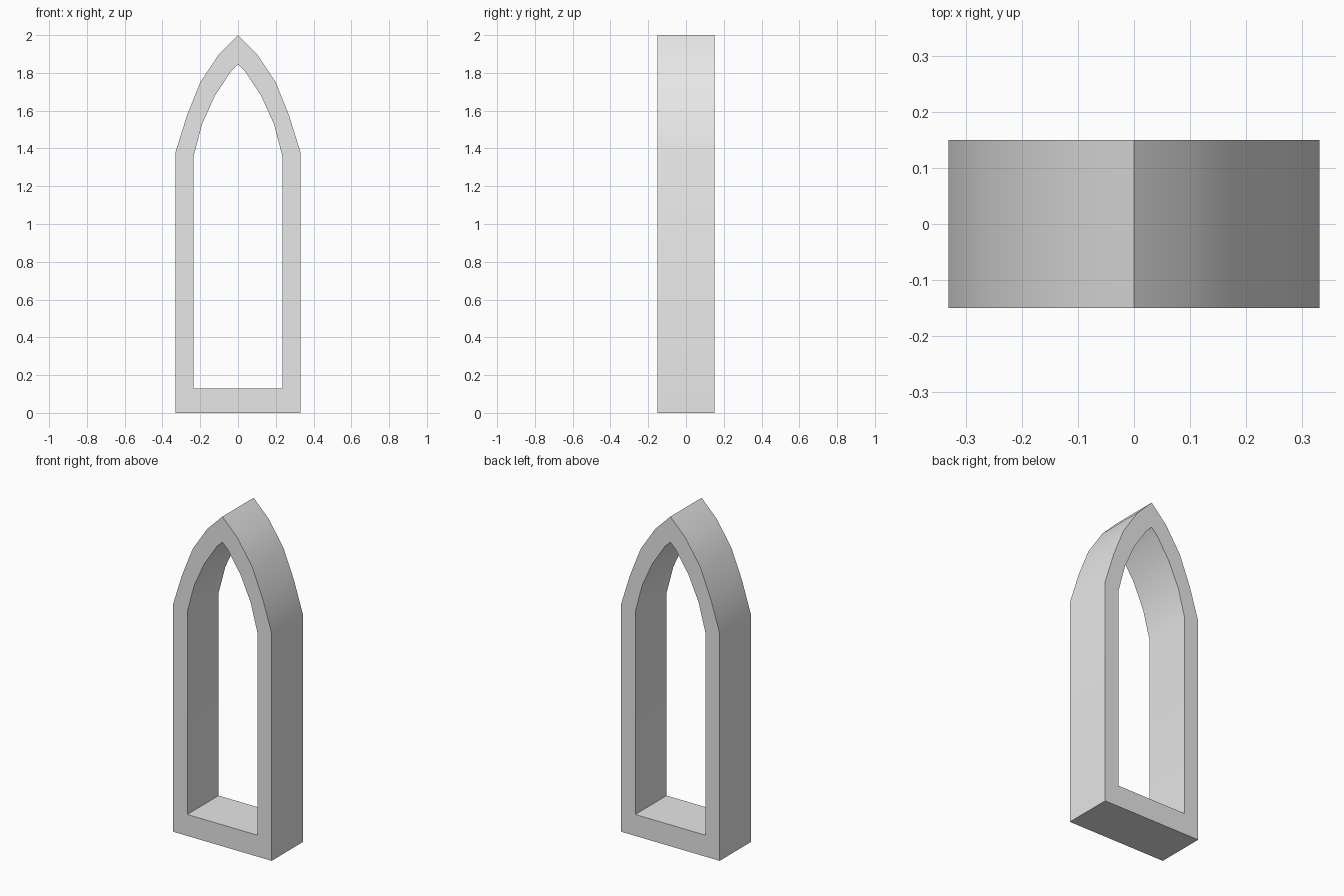
import bpy
import bmesh
import math

cube = bpy.data.objects.get("Cube")
if cube:
    bpy.data.objects.remove(cube, do_unlink=True)

DEPTH = 0.30

# Right half of each outline, from the foot up to the apex
OUTER = [(0.331, 0), (0.331, 1.38), (0.27, 1.575), (0.2, 1.75), (0.1, 1.9), (0, 2)]
INNER = [(0.235, 0.13), (0.235, 1.36), (0.19, 1.53), (0.122, 1.68), (0.036, 1.81), (0, 1.845)]


def mirrored(half):
    """Close a half outline by mirroring it across x = 0."""
    return half + [(-x, z) for x, z in reversed(half[:-1])]


def make_material(name, color):
    mat = bpy.data.materials.new(name)
    mat.use_nodes = True
    mat.diffuse_color = color
    mat.node_tree.nodes["Principled BSDF"].inputs["Base Color"].default_value = color
    return mat


# Pointed arch frame: a ring of quads between the outlines, extruded in depth
bm = bmesh.new()
outer, inner = [[bm.verts.new((x, -DEPTH / 2, z)) for x, z in mirrored(half)]
                for half in (OUTER, INNER)]
count = len(outer)
ring = []
for i in range(count):
    j = (i + 1) % count
    ring.append(bm.faces.new((outer[i], outer[j], inner[j], inner[i])))
back = bmesh.ops.extrude_face_region(bm, geom=ring, use_keep_orig=True)
bmesh.ops.translate(bm, vec=(0, DEPTH, 0),
                    verts=[g for g in back["geom"] if isinstance(g, bmesh.types.BMVert)])
bmesh.ops.recalc_face_normals(bm, faces=bm.faces)

mesh = bpy.data.meshes.new("window_frame")
bm.to_mesh(mesh)
bm.free()
frame = bpy.data.objects.new("window_frame", mesh)
bpy.context.collection.objects.link(frame)
mesh.materials.append(make_material("light_grey", (0.8, 0.8, 0.8, 1)))

# Smooth arch surfaces with crisp corners
bpy.ops.object.select_all(action="DESELECT")
frame.select_set(True)
bpy.context.view_layer.objects.active = frame
bpy.ops.object.shade_smooth_by_angle(angle=math.radians(30))
